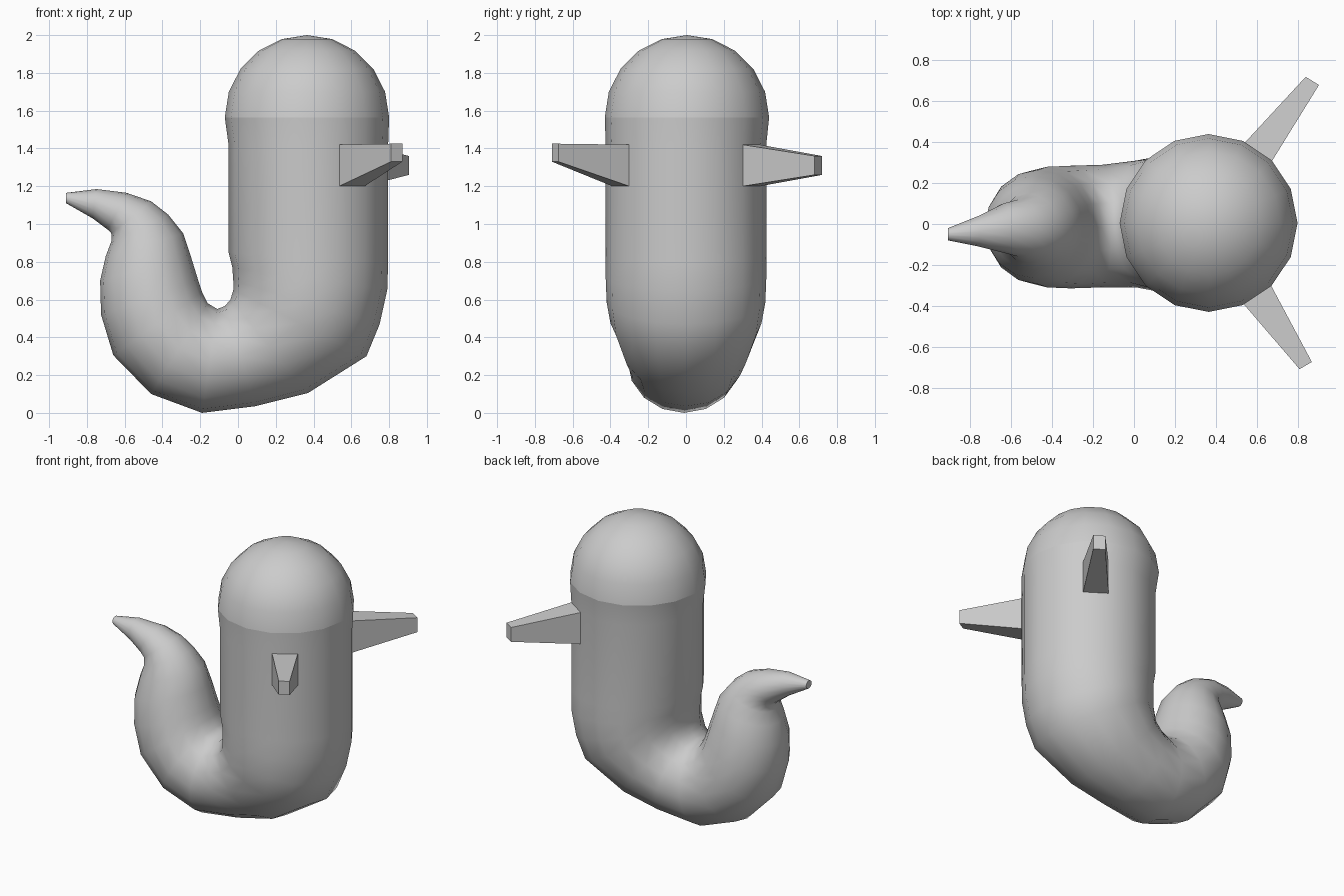
import bpy
from math import sin, cos, pi, radians

if "Cube" in bpy.data.objects:
    bpy.data.objects.remove(bpy.data.objects["Cube"])

SIDES = 16


def make_mesh(name, verts, faces, smooth_angle=None):
    mesh = bpy.data.meshes.new(name)
    mesh.from_pydata(verts, [], faces)
    obj = bpy.data.objects.new(name, mesh)
    bpy.context.collection.objects.link(obj)
    if smooth_angle is not None:
        bpy.ops.object.select_all(action='DESELECT')
        obj.select_set(True)
        bpy.context.view_layer.objects.active = obj
        bpy.ops.object.shade_smooth_by_angle(angle=radians(smooth_angle))
    return obj


def ring(ox, oz, ix, iz, ry, cy):
    # Elliptical ring spanning an outer and an inner outline point
    cx, cz, ux, uz = (ox + ix) / 2, (oz + iz) / 2, (ox - ix) / 2, (oz - iz) / 2
    angles = [2 * pi * k / SIDES for k in range(SIDES)]
    return [(cx + ux * cos(a), cy + ry * sin(a), cz + uz * cos(a)) for a in angles]


def bridge(rings):
    # Quads running downward between successive rings, facing outward
    faces = []
    for r in range(rings - 1):
        for k in range(SIDES):
            a, b = r * SIDES + k, r * SIDES + (k + 1) % SIDES
            faces.append((b, a, a + SIDES, b + SIDES))
    return faces


# Curved body and tail: outer x, z, inner x, z, half width, centre y
stations = [
    (0.80, 1.565, -0.07, 1.565, 0.435, 0.005),
    (0.795, 1.42, -0.05, 1.42, 0.425, 0.0),
    (0.795, 0.80, -0.05, 0.85, 0.425, 0.0),
    (0.79, 0.65, -0.03, 0.77, 0.425, 0.0),
    (0.75, 0.47, -0.025, 0.70, 0.42, 0.0),
    (0.68, 0.30, -0.025, 0.65, 0.40, 0.0),
    (0.37, 0.105, -0.04, 0.60, 0.34, 0.0),
    (0.09, 0.035, -0.07, 0.565, 0.31, 0.0),
    (-0.19, 0.0, -0.11, 0.55, 0.30, -0.01),
    (-0.46, 0.10, -0.16, 0.58, 0.30, -0.015),
    (-0.66, 0.305, -0.19, 0.64, 0.295, -0.015),
    (-0.725, 0.52, -0.21, 0.70, 0.28, -0.015),
    (-0.73, 0.70, -0.25, 0.83, 0.25, -0.015),
    (-0.70, 0.83, -0.29, 0.95, 0.21, -0.015),
    (-0.67, 0.91, -0.37, 1.05, 0.17, -0.02),
    (-0.67, 0.95, -0.46, 1.12, 0.14, -0.02),
    (-0.69, 0.97, -0.59, 1.165, 0.12, -0.02),
    (-0.77, 1.03, -0.75, 1.185, 0.075, -0.035),
    (-0.91, 1.11, -0.91, 1.165, 0.03, -0.05),
]
verts = [v for s in stations for v in ring(*s)]
faces = bridge(len(stations))
last = (len(stations) - 1) * SIDES
faces.append(tuple(reversed(range(last, last + SIDES))))
make_mesh("body_and_tail", verts, faces, 50)

# Domed head, closed by a fan at the crown
verts = []
for step in range(1, 6):
    t = step * pi / 10
    r, z = 0.435 * sin(t), 1.565 + 0.435 * cos(t)
    verts += ring(0.365 + r, z, 0.365 - r, z, r, 0.005)
faces = bridge(5)
verts.append((0.365, 0.005, 2.0))
faces += [(k, (k + 1) % SIDES, len(verts) - 1) for k in range(SIDES)]
make_mesh("head", verts, faces, 50)


# Tapered stub arms growing from two body facets
def arm(name, root, tip, root_z, tip_z):
    verts = []
    for (a, b), (lo, hi) in ((root, root_z), (tip, tip_z)):
        verts += [(*a, lo), (*b, lo), (*b, hi), (*a, hi)]
    faces = [(3, 2, 1, 0), (4, 5, 6, 7)]
    faces += [(k, (k + 1) % 4, (k + 1) % 4 + 4, k + 4) for k in range(4)]
    make_mesh(name, verts, faces)


arm("back_arm", ((0.67, 0.30), (0.535, 0.39)), ((0.905, 0.68), (0.84, 0.72)),
    (1.2, 1.42), (1.26, 1.36))
arm("front_arm", ((0.535, -0.39), (0.67, -0.30)), ((0.81, -0.71), (0.87, -0.675)),
    (1.2, 1.42), (1.33, 1.425))
